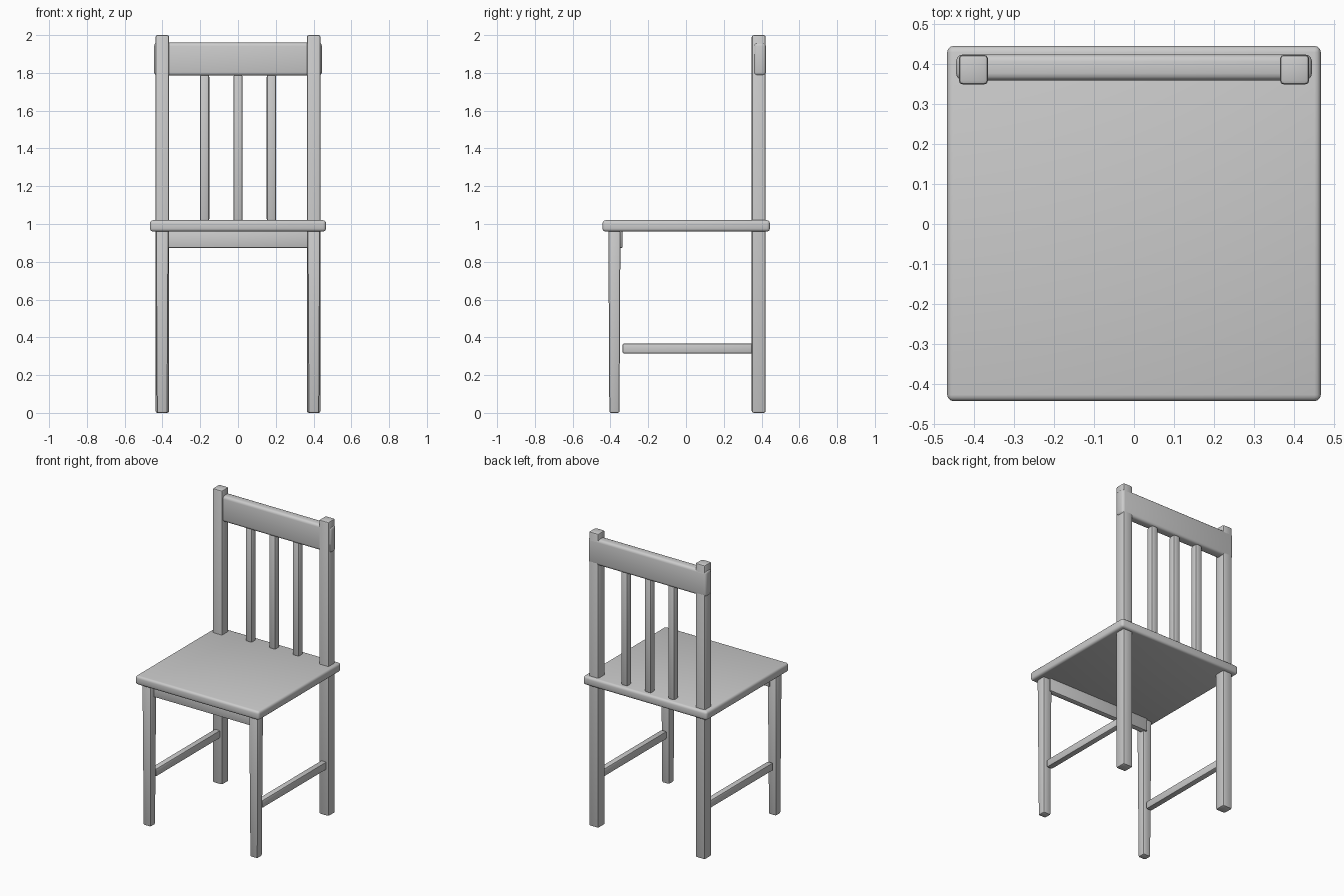
import bpy
import bmesh
import math

cube = bpy.data.objects.get("Cube")
if cube:
    bpy.data.objects.remove(cube, do_unlink=True)

GREY = (0.6, 0.6, 0.6, 1)
grey = bpy.data.materials.new("plain grey")
grey.use_nodes = True
grey.diffuse_color = GREY
grey.node_tree.nodes["Principled BSDF"].inputs["Base Color"].default_value = GREY


def block(name, x, y, z, bevel, segments=2, foot=1.0):
    """Rounded box between (min, max) ranges; foot scales the bottom end."""
    lo, hi = zip(x, y, z)
    mid = [(a + b) / 2 for a, b in zip(lo, hi)]
    size = [b - a for a, b in zip(lo, hi)]
    bm = bmesh.new()
    bmesh.ops.create_cube(bm, size=1)
    for v in bm.verts:
        taper = foot if v.co.z < 0 else 1
        v.co.x *= size[0] * taper
        v.co.y *= size[1] * taper
        v.co.z *= size[2]
    bmesh.ops.bevel(bm, geom=bm.edges[:], offset=bevel, segments=segments,
                    profile=0.5, affect='EDGES', clamp_overlap=True)
    mesh = bpy.data.meshes.new(name)
    bm.to_mesh(mesh)
    bm.free()
    mesh.materials.append(grey)
    obj = bpy.data.objects.new(name, mesh)
    obj.location = mid
    bpy.context.collection.objects.link(obj)
    bpy.ops.object.select_all(action='DESELECT')
    obj.select_set(True)
    bpy.context.view_layer.objects.active = obj
    bpy.ops.object.shade_smooth_by_angle(angle=math.radians(40))
    return obj


# Seat board and the apron beneath its front edge
block("seat", (-0.466, 0.466), (-0.442, 0.444), (0.96, 1.02), 0.016, 3)
block("front_apron", (-0.39, 0.39), (-0.375, -0.336), (0.873, 0.965), 0.006)

# Legs and stretchers, mirrored left and right
for side, sign in (("left", 1), ("right", -1)):
    def span(a, b):
        return tuple(sorted((a * sign, b * sign)))
    block(side + "_back_post", span(0.364, 0.437), (0.348, 0.422), (0, 2), 0.01)
    block(side + "_front_leg", span(0.368, 0.435), (-0.411, -0.347), (0, 0.965),
          0.009, foot=0.84)
    block(side + "_stretcher", span(0.38, 0.42), (-0.335, 0.36), (0.315, 0.367), 0.006)

# Backrest: wide top rail and three slim spindles
block("top_rail", (-0.444, 0.444), (0.358, 0.423), (1.785, 1.96), 0.018, 3)
for name, x in (("right", -0.177), ("middle", 0), ("left", 0.177)):
    block(name + "_spindle", (x - 0.025, x + 0.025), (0.364, 0.414), (1.015, 1.79), 0.012)
